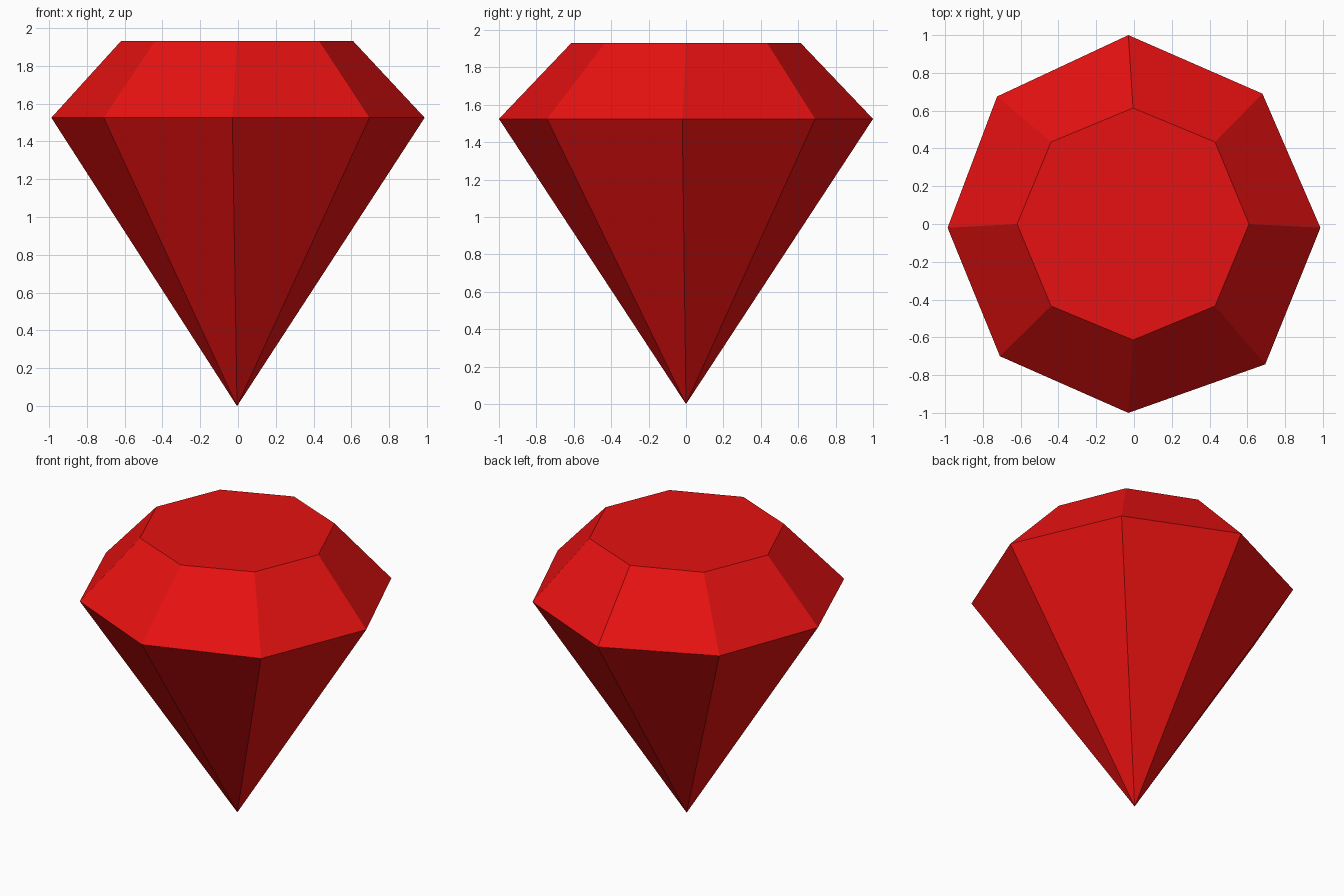
import bpy, bmesh, math

cube = bpy.data.objects.get("Cube")
if cube:
    bpy.data.objects.remove(cube, do_unlink=True)

# Single red gem material
red = bpy.data.materials.new("ruby_red")
red.use_nodes = True
colour = (0.8, 0.0055, 0.0055, 1)
red.diffuse_color = colour
red.node_tree.nodes["Principled BSDF"].inputs["Base Color"].default_value = colour

GIRDLE_Z, TABLE_Z = 1.525, 1.93
CENTRE_X, TABLE_RADIUS = -0.005, 0.614

# Slightly irregular girdle outline, counter-clockwise from +x
GIRDLE = [(0.987, -0.02), (0.68, 0.69), (-0.03, 1.0), (-0.725, 0.675),
          (-0.987, -0.02), (-0.71, -0.70), (-0.03, -1.0), (0.695, -0.743)]
SIDES = len(GIRDLE)

bm = bmesh.new()
tip = bm.verts.new((CENTRE_X, 0, 0))
girdle = [bm.verts.new((x, y, GIRDLE_Z)) for x, y in GIRDLE]
table = []
for i in range(SIDES):
    a = 2 * math.pi * i / SIDES
    table.append(bm.verts.new((CENTRE_X + TABLE_RADIUS * math.cos(a),
                               TABLE_RADIUS * math.sin(a), TABLE_Z)))

# Flat table, crown facets and pointed pavilion facets
bm.faces.new(table)
for i in range(SIDES):
    j = (i + 1) % SIDES
    bm.faces.new((girdle[i], girdle[j], table[j], table[i]))
    bm.faces.new((girdle[j], girdle[i], tip))
bmesh.ops.recalc_face_normals(bm, faces=bm.faces)

mesh = bpy.data.meshes.new("cut_gem")
bm.to_mesh(mesh)
bm.free()
mesh.materials.append(red)
gem = bpy.data.objects.new("cut_gem", mesh)
bpy.context.collection.objects.link(gem)
